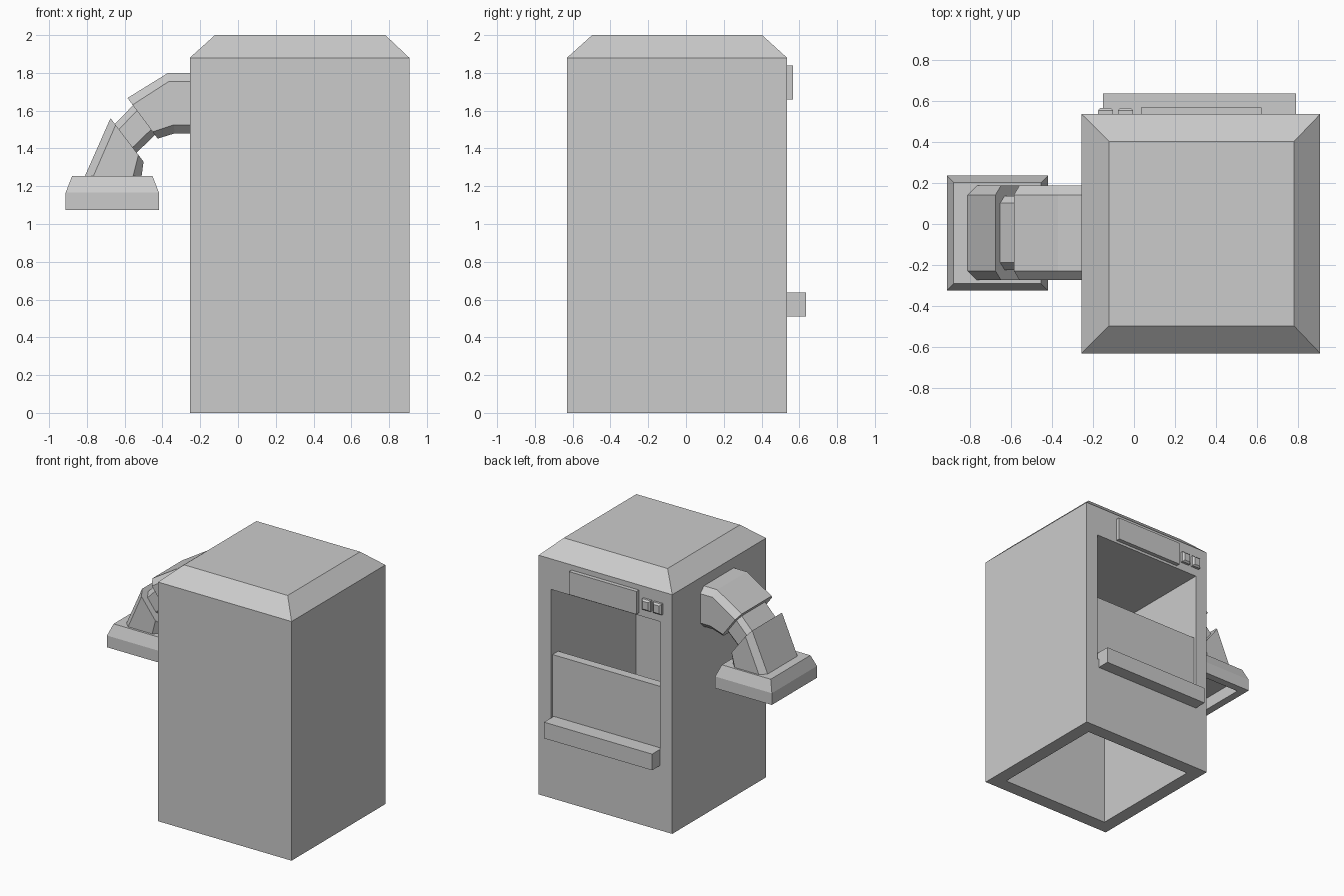
import bpy, bmesh
from mathutils import Vector

if "Cube" in bpy.data.objects:
    bpy.data.objects.remove(bpy.data.objects["Cube"])


def loft(name, rings):
    """Skin a closed solid through rings of equal point count."""
    bm = bmesh.new()
    loops = [[bm.verts.new(p) for p in ring] for ring in rings]
    n = len(loops[0])
    for a, b in zip(loops, loops[1:]):
        for i in range(n):
            j = (i + 1) % n
            bm.faces.new((a[i], a[j], b[j], b[i]))
    bm.faces.new(loops[0])
    bm.faces.new(loops[-1])
    bmesh.ops.recalc_face_normals(bm, faces=bm.faces)
    mesh = bpy.data.meshes.new(name)
    bm.to_mesh(mesh)
    bm.free()
    obj = bpy.data.objects.new(name, mesh)
    bpy.context.collection.objects.link(obj)
    return obj


def rect(x0, x1, y0, y1, z):
    return [(x0, y0, z), (x1, y0, z), (x1, y1, z), (x0, y1, z)]


def box(name, x0, x1, y0, y1, z0, z1):
    return loft(name, [rect(x0, x1, y0, y1, z0), rect(x0, x1, y0, y1, z1)])


ARM_Y = -0.043


def arm_ring(outer, inner, half, c=0.045):
    """Chamfered rectangle spanning two points (x, z) in the arm's side plane."""
    o, i = Vector((outer[0], 0, outer[1])), Vector((inner[0], 0, inner[1]))
    step = (o - i).normalized() * c
    pts = [(o, half - c), (o - step, half), (i + step, half), (i, half - c),
           (i, c - half), (i + step, -half), (o - step, -half), (o, c - half)]
    return [(p.x, ARM_Y + y, p.z) for p, y in pts]


# Cabinet with sloped top edges
cabinet = loft("cabinet", [rect(-0.255, 0.907, -0.63, 0.535, 0),
                           rect(-0.255, 0.907, -0.63, 0.535, 1.88),
                           rect(-0.122, 0.78, -0.497, 0.403, 2.0)])

# Hollow interior, open below and through the rear window
profile = [(-0.52, -0.1), (0.43, -0.1), (0.43, 0.58), (0.6, 0.58), (0.6, 1.64), (-0.52, 1.64)]
cutter = loft("cavity_cutter", [[(x, y, z) for y, z in profile] for x in (-0.15, 0.8)])
cutter.hide_render = True
mod = cabinet.modifiers.new("cavity", 'BOOLEAN')
mod.operation = 'DIFFERENCE'
mod.solver = 'EXACT'
mod.object = cutter
bpy.context.view_layer.objects.active = cabinet
bpy.ops.object.modifier_apply(modifier=mod.name)
bpy.data.objects.remove(cutter)

# Rear panel, ledge and sign plate
box("window_panel", -0.15, 0.8, 0.445, 0.515, 0, 1.12)
box("ledge", -0.15, 0.79, 0.51, 0.635, 0.51, 0.637)
box("sign_plate", 0.035, 0.62, 0.53, 0.567, 1.66, 1.84)

# Two buttons with bevelled faces
for k, x in enumerate((-0.175, -0.078)):
    x1, z0, z1, b = x + 0.073, 1.705, 1.79, 0.012
    loft(f"button_{k + 1}", [
        [(px, y, pz) for px, pz in ((x + e, z0 + e), (x1 - e, z0 + e), (x1 - e, z1 - e), (x + e, z1 - e))]
        for y, e in ((0.53, 0), (0.553, 0), (0.566, b))])

# Bent arm: upper elbow, narrower joint, lower elbow
loft("arm_upper", [arm_ring((-0.24, 1.80), (-0.24, 1.48), 0.23),
                   arm_ring((-0.37, 1.80), (-0.335, 1.48), 0.23),
                   arm_ring((-0.585, 1.667), (-0.425, 1.452), 0.23)])
loft("arm_joint", [arm_ring((-0.53, 1.655), (-0.41, 1.50), 0.18, 0.035),
                   arm_ring((-0.67, 1.51), (-0.55, 1.365), 0.18, 0.035)])
loft("arm_lower", [arm_ring((-0.675, 1.56), (-0.50, 1.33), 0.23),
                   arm_ring((-0.81, 1.255), (-0.51, 1.255), 0.23),
                   arm_ring((-0.81, 1.22), (-0.51, 1.22), 0.23)])


# Nozzle hood, hollow underneath
def hood(inset, z):
    return rect(-0.912 + inset, -0.419 - inset, -0.325 + inset, 0.236 - inset, z)


loft("nozzle", [hood(0.06, 1.17), hood(0.06, 1.075), hood(0, 1.075),
                hood(0, 1.167), hood(0.034, 1.255)])
